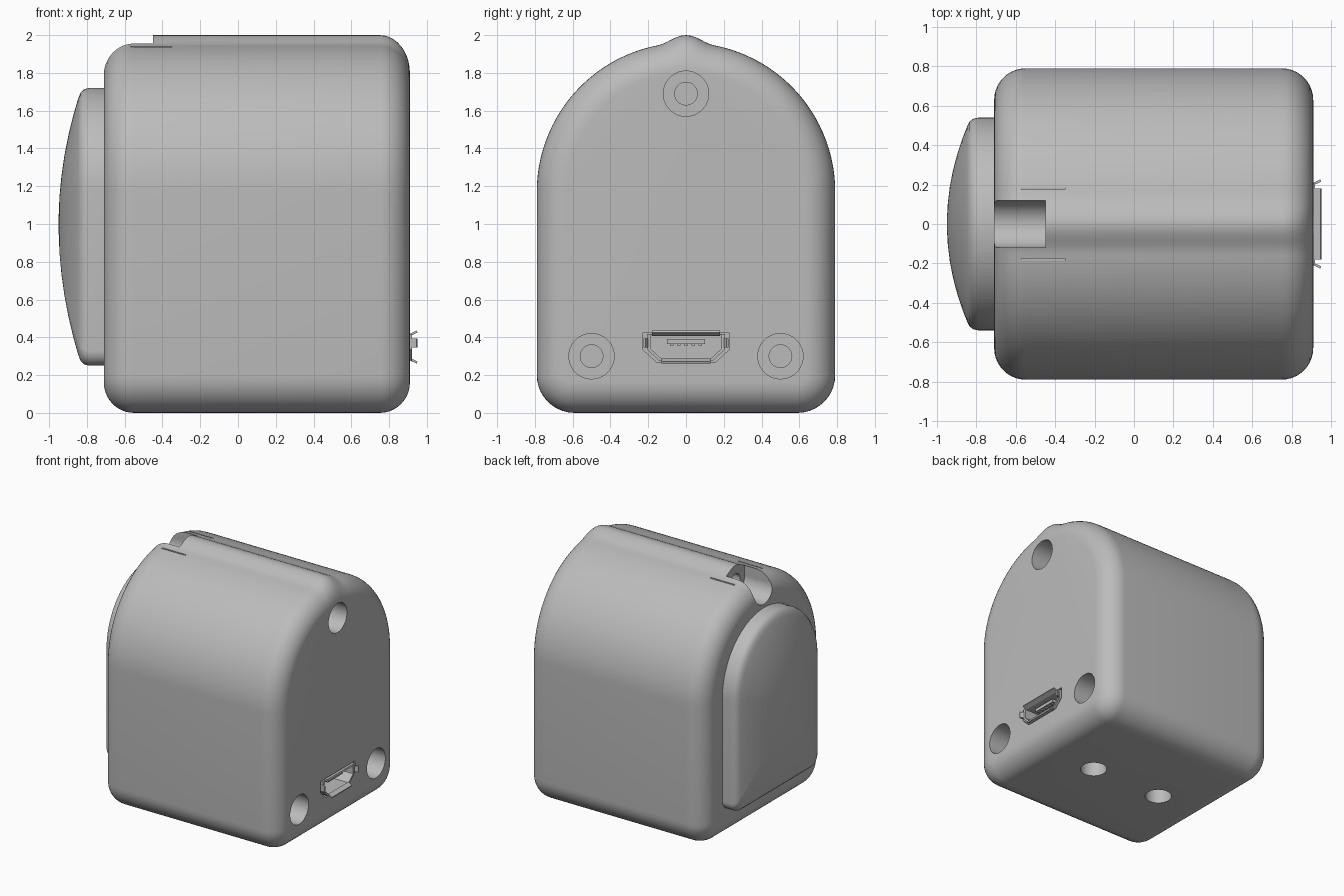
import bpy, bmesh
from math import sin, cos, pi, radians, exp
from mathutils import Matrix

default = bpy.data.objects.get("Cube")
if default:
    bpy.data.objects.remove(default, do_unlink=True)

grey = bpy.data.materials.new("plain grey")
grey.use_nodes = True
grey.diffuse_color = (0.5, 0.5, 0.5, 1)
grey.node_tree.nodes["Principled BSDF"].inputs["Base Color"].default_value = grey.diffuse_color


def finish(name, bm):
    """Turn a bmesh into a grey object."""
    bmesh.ops.recalc_face_normals(bm, faces=bm.faces)
    mesh = bpy.data.meshes.new(name)
    bm.to_mesh(mesh)
    bm.free()
    mesh.materials.append(grey)
    obj = bpy.data.objects.new(name, mesh)
    bpy.context.collection.objects.link(obj)
    return obj


def loft(name, rings, closed=False):
    """Skin (x, [(y, z), ...]) rings along x, capped or closed on itself."""
    bm = bmesh.new()
    loops = [[bm.verts.new((x, y, z)) for y, z in pts] for x, pts in rings]
    pairs = list(zip(loops, loops[1:]))
    if closed:
        pairs.append((loops[-1], loops[0]))
    else:
        bm.faces.new(loops[0])
        bm.faces.new(loops[-1])
    for a, b in pairs:
        for i in range(len(a)):
            j = (i + 1) % len(a)
            bm.faces.new((a[i], a[j], b[j], b[i]))
    return finish(name, bm)


def box(name, centre, size, tilt=0, axis="Y"):
    bm = bmesh.new()
    place = Matrix.Translation(centre) @ Matrix.Rotation(radians(tilt), 4, axis)
    bmesh.ops.create_cube(bm, size=1, matrix=place @ Matrix.Diagonal((*size, 1)))
    return finish(name, bm)


def rod(name, centre, radius, length, axis="X"):
    bm = bmesh.new()
    turn = Matrix.Rotation(pi / 2, 4, "Y") if axis == "X" else Matrix()
    bmesh.ops.create_cone(bm, cap_ends=True, segments=48, radius1=radius, radius2=radius,
                          depth=length, matrix=Matrix.Translation(centre) @ turn)
    return finish(name, bm)


def cut(target, cutters):
    """Subtract each cutter, bake the result and drop the cutter."""
    bpy.context.view_layer.objects.active = target
    for cutter in cutters:
        cutter.hide_render = True
        mod = target.modifiers.new("cut", "BOOLEAN")
        mod.operation, mod.solver, mod.object = "DIFFERENCE", "EXACT", cutter
        bpy.ops.object.modifier_apply(modifier=mod.name)
        bpy.data.objects.remove(cutter, do_unlink=True)


def smooth(obj, angle=35):
    bpy.ops.object.select_all(action="DESELECT")
    obj.select_set(True)
    bpy.context.view_layer.objects.active = obj
    bpy.ops.object.shade_smooth_by_angle(angle=radians(angle))


def arch(half, bottom, centre, corner, inset=0, bump=0, steps=96):
    """Arched outline with rounded lower corners and an optional top ridge."""
    def corner_arc(side, start):
        cy, cz, r = side * (half - corner), bottom + corner, corner - inset
        return [(cy + r * cos(start + k * pi / 20), cz + r * sin(start + k * pi / 20))
                for k in range(11)]
    top = []
    for k in range(steps + 1):
        a = pi * k / steps
        r = half - inset
        y = r * cos(a)
        if sin(a) > 0 and abs(y) < 0.15:
            r += bump * 0.5 * (1 + cos(pi * y / 0.15))
        top.append((r * cos(a), centre + r * sin(a)))
    return corner_arc(1, -pi / 2) + top + corner_arc(-1, pi)


def scaled(points, s, cz):
    return [(y * s, cz + (z - cz) * s) for y, z in points]


# Main housing with rounded ends and a ridge on top
LEFT, RIGHT, ROUND = -0.71, 0.91, 0.16
rings = []
for end, inward in ((LEFT, 1), (RIGHT, -1)):
    part = []
    for k in range(11):
        t = pi / 2 * k / 10
        outline = arch(0.79, 0.0, 1.17, 0.2, ROUND * (1 - sin(t)), 0.04 * sin(t))
        part.append((end + inward * ROUND * (1 - cos(t)), outline))
    rings += part if inward > 0 else part[::-1]
housing = loft("housing", rings)

# Outline of the socket: wide on top, chamfered below
half_socket = [(0.21, 0.42), (0.21, 0.335), (0.145, 0.275)]
socket = half_socket + [(-y, z) for y, z in half_socket[::-1]]

# Openings: cord groove, cord hole, slits, screw wells, socket, base holes
cutters = [rod("groove_cutter", (-0.7, 0, 1.87), 0.12, 0.5),
           box("groove_top_cutter", (-0.7, 0, 1.97), (0.5, 0.238, 0.2)),
           rod("cord_hole_cutter", (-0.4, 0, 1.87), 0.06, 0.3),
           loft("socket_cutter", [(0.6, scaled(socket, 1.08, 0.35)), (1, scaled(socket, 1.08, 0.35))])]
for side in (-1, 1):
    cutters.append(box("slit_cutter", (-0.46, side * 0.18, 1.96), (0.22, 0.01, 0.06)))
    cutters.append(rod("base_hole_cutter", (0.08 + side * 0.32, 0, 0.1), 0.1, 0.6, "Z"))
for y, z in ((0, 1.69), (-0.5, 0.3), (0.5, 0.3)):
    cutters.append(rod("screw_well_cutter", (0.7, y, z), 0.12, 0.6))
    cutters.append(rod("screw_hole_cutter", (0.4, y, z), 0.06, 0.3))
cut(housing, cutters)
smooth(housing)

# Domed push plate on the left end
plate_outline = arch(0.54, 0.25, 1.18, 0.08, steps=64)
dome = [(-0.69, 1), (-0.79, 1), (-0.815, 0.99), (-0.834, 0.965)]
dome += [(-0.95 + 0.122 * s * s, s) for s in (0.92, 0.8, 0.65, 0.5, 0.35, 0.2, 0.05)]
plate = loft("push_plate", [(x, scaled(plate_outline, s, 1.0)) for x, s in dome])
smooth(plate, 40)

# Socket shell, a thin hollow sleeve
outer, inner = scaled(socket, 0.98, 0.35), scaled(socket, 0.88, 0.35)
loft("socket_shell", [(0.58, outer), (0.92, outer), (0.92, inner), (0.58, inner)], closed=True)

# Flared lips around the socket mouth
box("upper_lip", (0.93, 0, 0.422), (0.04, 0.36, 0.012), -25)
box("lower_lip", (0.93, 0, 0.275), (0.04, 0.26, 0.012), 25)
for side, label in ((-1, "right"), (1, "left")):
    box(label + "_lip", (0.93, side * 0.212, 0.37), (0.04, 0.012, 0.05), side * 25, "Z")

# Socket tongue with its contacts
box("socket_tongue", (0.74, 0, 0.378), (0.3, 0.2, 0.026))
for k in range(-2, 3):
    box("socket_contact", (0.74, k * 0.038, 0.362), (0.28, 0.02, 0.012))
